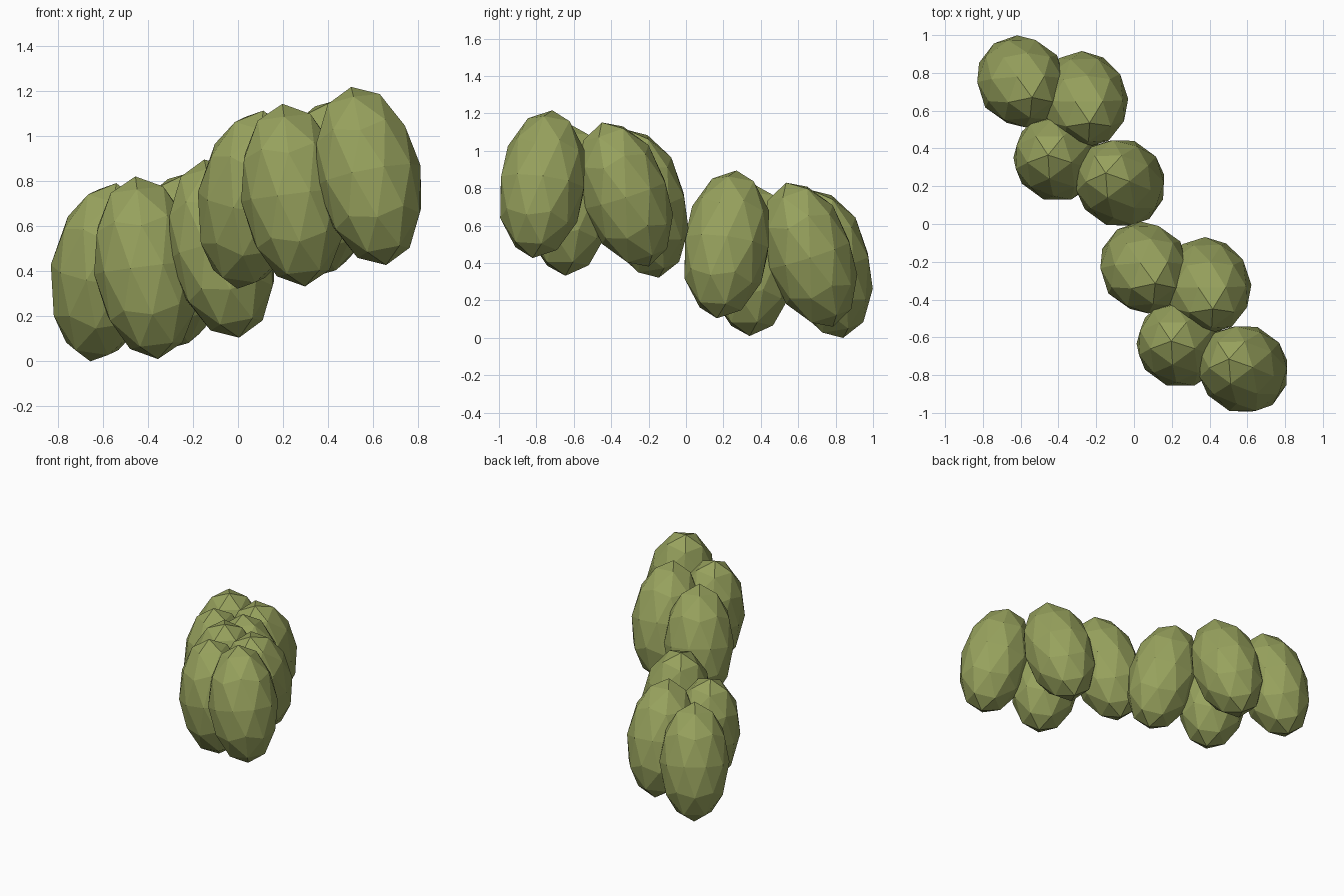
import bpy
from mathutils import Vector, Matrix
from math import radians

if "Cube" in bpy.data.objects:
    bpy.data.objects.remove(bpy.data.objects["Cube"])

leaf = bpy.data.materials.new("olive green")
leaf.diffuse_color = (0.31, 0.36, 0.11, 1)
leaf.use_nodes = True
leaf.node_tree.nodes["Principled BSDF"].inputs["Base Color"].default_value = leaf.diffuse_color

RADIUS = 0.235
STEP = Vector((0.652, -0.985, 0.322))   # from lower cluster to upper cluster

# one cluster of four tilted pods: top tip, bottom tip
PODS = [
    ((-0.540, 0.670, 0.79), (-0.655, 0.840, 0.00)),
    ((-0.235, 0.535, 0.83), (-0.295, 0.785, 0.06)),
    ((-0.455, 0.365, 0.82), (-0.355, 0.340, 0.01)),
    ((-0.150, 0.270, 0.895), (0.005, 0.165, 0.105)),
]


def pod(name, top, bottom):
    """Low-poly ellipsoid stretched between two tips."""
    top, bottom = Vector(top), Vector(bottom)
    axis = top - bottom
    bpy.ops.mesh.primitive_ico_sphere_add(subdivisions=2, radius=1)
    ob = bpy.context.object
    ob.name = name
    tilt = Vector((0, 0, 1)).rotation_difference(axis).to_matrix().to_4x4()
    spin = Matrix.Rotation(radians(-90), 4, 'Z')
    size = Matrix.Diagonal((RADIUS, RADIUS, axis.length / 2, 1))
    ob.data.transform(tilt @ size @ spin)
    ob.location = (top + bottom) / 2
    ob.data.materials.append(leaf)


# lower and upper cluster
for c, label in enumerate(("lower", "upper")):
    for i, (top, bottom) in enumerate(PODS):
        pod(f"{label}_foliage_{i + 1}",
            Vector(top) + STEP * c, Vector(bottom) + STEP * c)
